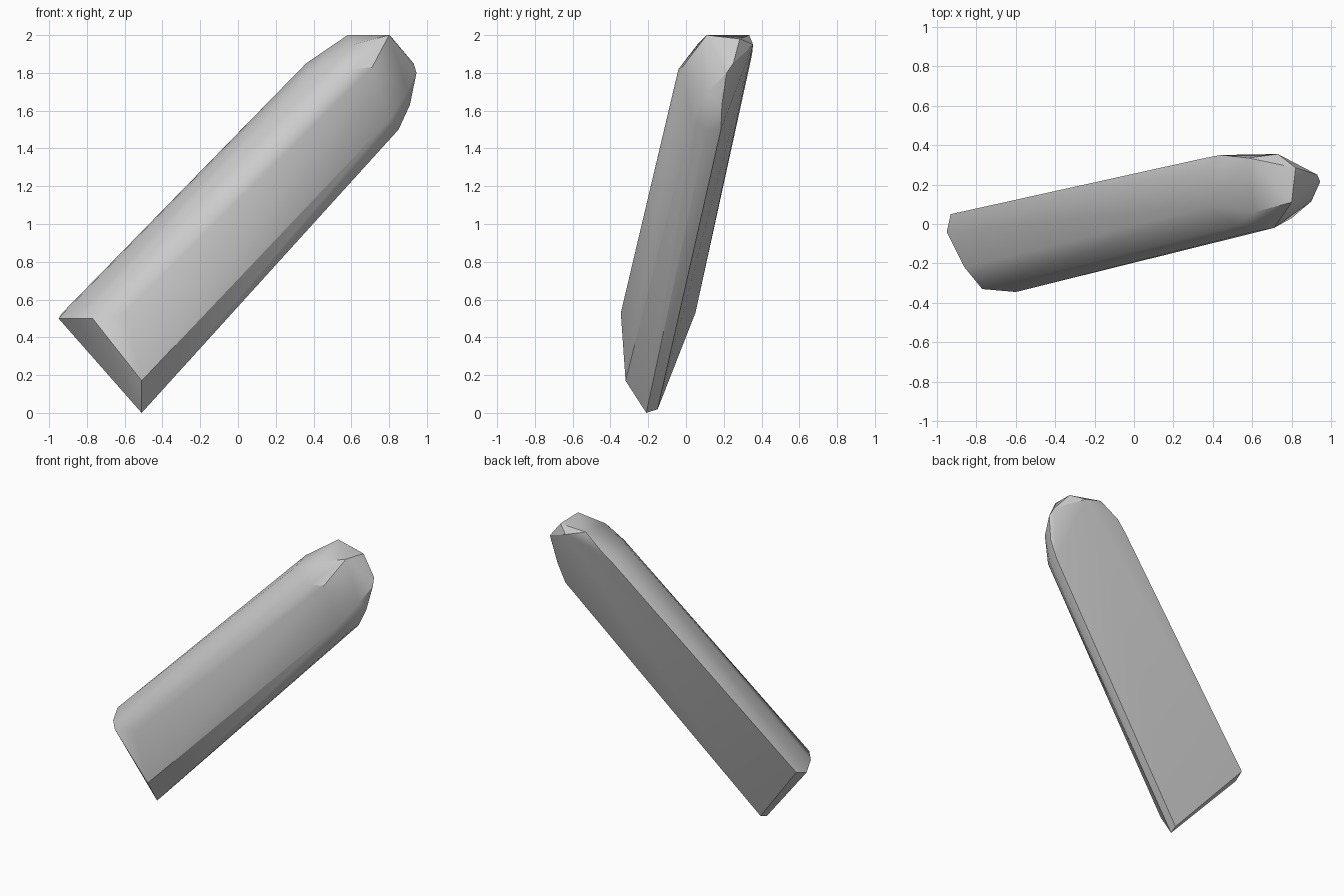
import bpy
import bmesh
import math
from mathutils import Vector

cube = bpy.data.objects.get("Cube")
if cube:
    bpy.data.objects.remove(cube, do_unlink=True)


def flat_material(name, colour):
    material = bpy.data.materials.new(name)
    material.use_nodes = True
    material.diffuse_color = colour
    shader = material.node_tree.nodes["Principled BSDF"]
    shader.inputs["Base Color"].default_value = colour
    return material


def convex_solid(name, points, material, smooth_angle):
    """Wrap a tight skin around the corner points and smooth it."""
    bm = bmesh.new()
    for point in points:
        bm.verts.new(Vector(point))
    hull = bmesh.ops.convex_hull(bm, input=bm.verts[:])
    loose = [v for v in hull["geom_interior"] if isinstance(v, bmesh.types.BMVert)]
    bmesh.ops.delete(bm, geom=loose, context="VERTS")
    bmesh.ops.dissolve_limit(bm, angle_limit=math.radians(2),
                             verts=bm.verts[:], edges=bm.edges[:])
    bmesh.ops.recalc_face_normals(bm, faces=bm.faces[:])
    mesh = bpy.data.meshes.new(name)
    bm.to_mesh(mesh)
    bm.free()
    mesh.materials.append(material)
    obj = bpy.data.objects.new(name, mesh)
    bpy.context.collection.objects.link(obj)
    bpy.ops.object.select_all(action="DESELECT")
    obj.select_set(True)
    bpy.context.view_layer.objects.active = obj
    bpy.ops.object.shade_smooth_by_angle(angle=math.radians(smooth_angle))
    return obj


# Long rails of the leaning bar: (foot, shoulder)
rails = {
    "back_upper": ((-.93, .05, .53), (.36, .335, 1.83)),
    "side_upper": ((-.95, -.04, .5), (.36, .27, 1.85)),
    "bevel_upper": ((-.86, -.22, .5), (.39, .09, 1.83)),
    "ridge_upper": ((-.77, -.33, .5), (.51, -.01, 1.83)),
    "ridge": ((-.6, -.345, .53), (.6, -.04, 1.82)),
    "bevel_lower": ((-.51, -.32, .17), (.8, .03, 1.55)),
    "side_lower": ((-.51, -.21, 0), (.85, .11, 1.5)),
    "back_lower": ((-.5, -.15, .02), (.85, .185, 1.5)),
}

# Blunt faceted tip: front slope, top cap, rounded side and back rim
tip = [
    (.71, -.02, 1.83), (.8, .11, 2), (.61, .06, 1.95),
    (.82, .285, 1.98), (.58, .335, 2),
    (.9, .115, 1.7), (.91, .19, 1.63), (.945, .215, 1.8), (.93, .25, 1.85),
    (.44, .35, 1.9), (.73, .355, 1.95),
]

grey = flat_material("plain grey", (.6, .6, .6, 1))
corners = [p for rail in rails.values() for p in rail] + tip
convex_solid("leaning_bar", corners, grey, 30)
